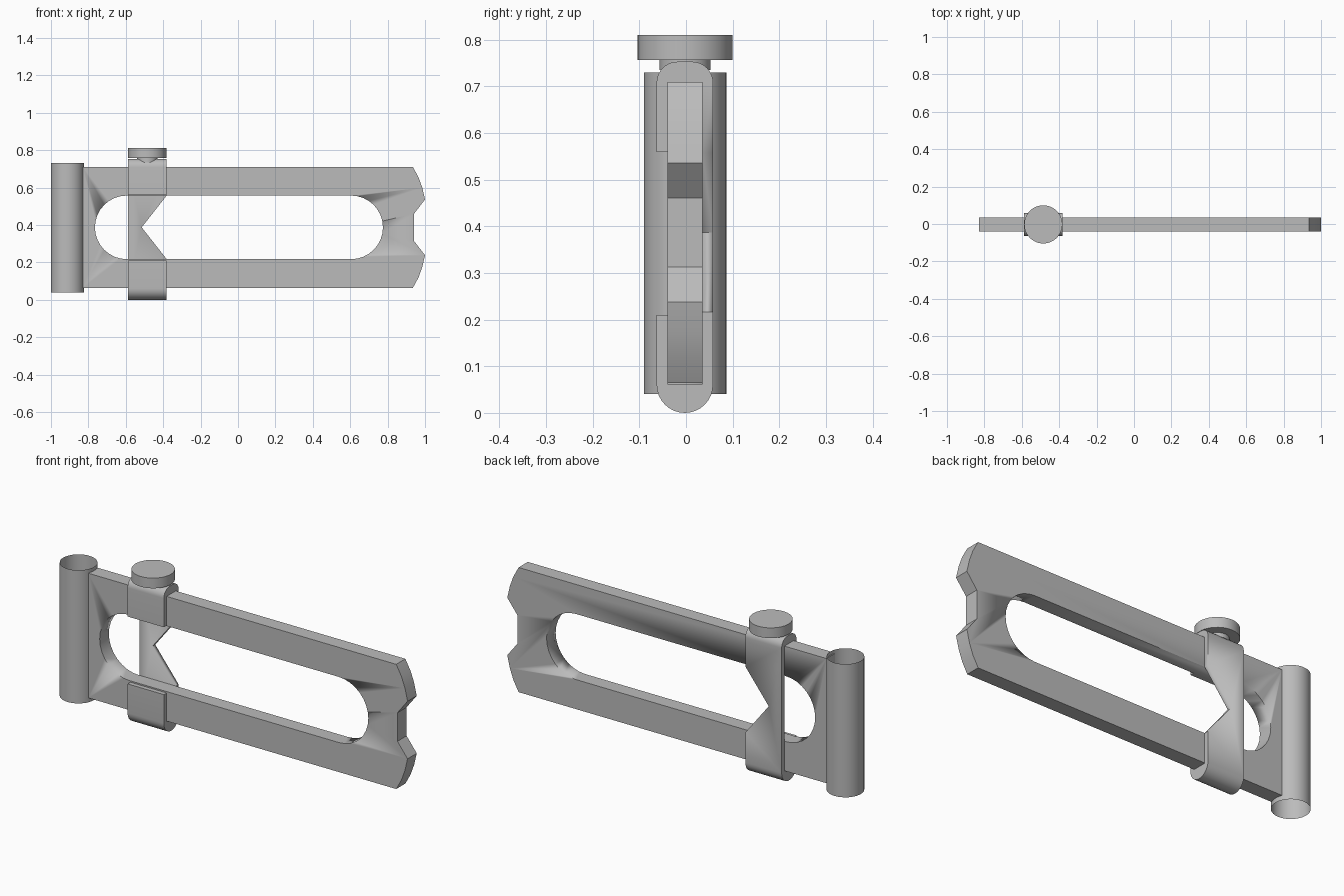
import bpy, bmesh
from math import sin, cos, pi, radians
from mathutils import Vector

cube = bpy.data.objects.get("Cube")
if cube:
    bpy.data.objects.remove(cube, do_unlink=True)

grey = bpy.data.materials.new("plain_grey")
grey.use_nodes = True
grey.diffuse_color = (0.5, 0.5, 0.5, 1)
grey.node_tree.nodes["Principled BSDF"].inputs["Base Color"].default_value = (0.5, 0.5, 0.5, 1)

MID = 0.387      # height of the long axis
CLIP_X = -0.485  # centre of the sliding clip


def finish(name, bm, smooth=True):
    bmesh.ops.recalc_face_normals(bm, faces=bm.faces)
    mesh = bpy.data.meshes.new(name)
    bm.to_mesh(mesh)
    bm.free()
    mesh.materials.append(grey)
    obj = bpy.data.objects.new(name, mesh)
    bpy.context.collection.objects.link(obj)
    if smooth:
        bpy.ops.object.select_all(action="DESELECT")
        obj.select_set(True)
        bpy.context.view_layer.objects.active = obj
        bpy.ops.object.shade_smooth_by_angle(angle=radians(30))
    return obj


def arc(cx, cy, r, start, end, n=16):
    angles = [radians(start + (end - start) * i / n) for i in range(n + 1)]
    return [(cx + r * cos(a), cy + r * sin(a)) for a in angles]


def prism(name, points, axis, low, high):
    """Extrude a closed outline along y (outline in x, z) or x (outline in y, z)."""
    bm = bmesh.new()
    place = (lambda p: (p[0], low, p[1])) if axis == "y" else (lambda p: (low, p[0], p[1]))
    face = bm.faces.new([bm.verts.new(place(p)) for p in points])
    new = bmesh.ops.extrude_face_region(bm, geom=[face])["geom"]
    move = Vector((0, high - low, 0)) if axis == "y" else Vector((high - low, 0, 0))
    bmesh.ops.translate(bm, vec=move, verts=[v for v in new if isinstance(v, bmesh.types.BMVert)])
    return finish(name, bm)


def cylinder(name, x, y, r, low, high, caps=True):
    bm = bmesh.new()
    bmesh.ops.create_cone(bm, cap_ends=caps, segments=48, radius1=r, radius2=r, depth=high - low)
    bmesh.ops.translate(bm, vec=(x, y, (low + high) / 2), verts=bm.verts)
    return finish(name, bm)


def cut(target, cutter):
    mod = target.modifiers.new("cut", "BOOLEAN")
    mod.operation = "DIFFERENCE"
    mod.solver = "EXACT"
    mod.object = cutter
    bpy.context.view_layer.objects.active = target
    bpy.ops.object.modifier_apply(modifier=mod.name)
    bpy.data.objects.remove(cutter, do_unlink=True)


# Slotted bar with a notched, bowed free end
upper = [(0.935, 0.323), (0.965, 0.268), (0.985, 0.213), (1.0, 0.149), (0.942, 0.074)]
half = [(-0.83, 0.323)] + upper
outline = [(x, MID + z) for x, z in half] + [(x, MID - z) for x, z in reversed(half)]
bar = prism("slotted_bar", outline, "y", -0.04, 0.035)
slot = arc(0.605, MID, 0.17, -90, 90) + arc(-0.595, MID, 0.17, 90, 270)
cut(bar, prism("slot_cutter", slot, "y", -0.2, 0.2))

# Open hinge sleeve
cylinder("hinge_sleeve", -0.9125, -0.002, 0.0885, 0.04, 0.73, caps=False)

# Sliding clip: rounded band around the bar, open along the middle of the front
front, back = -0.063, 0.058
band = [(-0.04, 0.21), (front, 0.21)]
band += arc(-0.0025, 0.0605, 0.0605, 180, 360)
band += arc(back - 0.045, 0.708, 0.045, 0, 90, 10)
band += arc(front + 0.045, 0.708, 0.045, 90, 180, 10)
band += [(front, 0.559), (-0.04, 0.559), (-0.04, 0.71), (0.035, 0.71), (0.035, 0.062), (-0.04, 0.062)]
clip = prism("sliding_clip", band, "x", CLIP_X - 0.104, CLIP_X + 0.104)

# V notch in the back plate of the clip
notch = [(-0.515, MID), (-0.35, MID - 0.21), (-0.35, MID + 0.21)]
cut(clip, prism("notch_cutter", notch, "y", 0.0, 0.2))

# Thumb screw on top of the clip
cylinder("screw_stem", CLIP_X, -0.002, 0.055, 0.735, 0.76)
cylinder("screw_head", CLIP_X, -0.002, 0.102, 0.757, 0.81)
